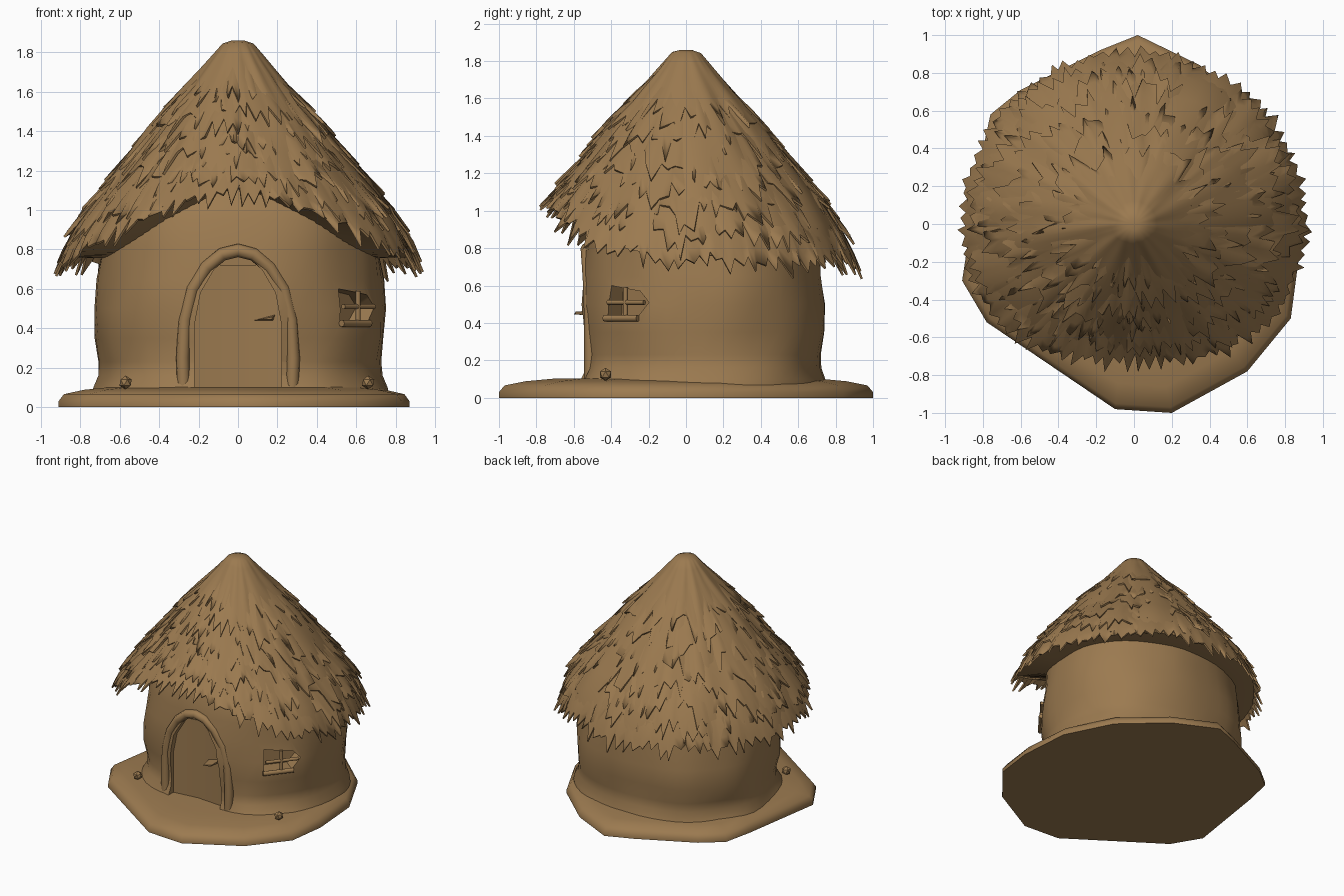
import bpy, bmesh, random
from math import sin, cos, tau, radians
from mathutils import Vector, noise

random.seed(4)
if "Cube" in bpy.data.objects:
    bpy.data.objects.remove(bpy.data.objects["Cube"])

clay = bpy.data.materials.new("clay_brown")
clay.use_nodes = True
colour = (0.33, 0.195, 0.08, 1)
clay.diffuse_color = colour
clay.node_tree.nodes["Principled BSDF"].inputs["Base Color"].default_value = colour


def activate(ob):
    bpy.ops.object.select_all(action="DESELECT")
    ob.select_set(True)
    bpy.context.view_layer.objects.active = ob


def finish(ob, angle=45):
    ob.data.materials.clear()
    ob.data.materials.append(clay)
    activate(ob)
    bpy.ops.object.shade_smooth_by_angle(angle=radians(angle))
    return ob


def loft(name, rings, caps=True, angle=45):
    """Skin closed rings of equal length."""
    bm = bmesh.new()
    loops = [[bm.verts.new(p) for p in ring] for ring in rings]
    for a, b in zip(loops, loops[1:]):
        for i in range(len(a)):
            j = (i + 1) % len(a)
            bm.faces.new((a[i], a[j], b[j], b[i]))
    if caps:
        bm.faces.new(loops[0])
        bm.faces.new(loops[-1])
    bmesh.ops.recalc_face_normals(bm, faces=bm.faces)
    mesh = bpy.data.meshes.new(name)
    bm.to_mesh(mesh)
    bm.free()
    ob = bpy.data.objects.new(name, mesh)
    bpy.context.collection.objects.link(ob)
    return finish(ob, angle)


def modify(ob, kind, **settings):
    mod = ob.modifiers.new(kind.lower(), kind)
    for key, value in settings.items():
        setattr(mod, key, value)
    activate(ob)
    bpy.ops.object.modifier_apply(modifier=mod.name)


def tube(name, points, radius):
    curve = bpy.data.curves.new(name, "CURVE")
    curve.dimensions = "3D"
    curve.bevel_depth = radius
    curve.bevel_resolution = 2
    curve.use_fill_caps = True
    spline = curve.splines.new("POLY")
    spline.points.add(len(points) - 1)
    for point, co in zip(spline.points, points):
        point.co = (*co, 1)
    ob = bpy.data.objects.new(name, curve)
    bpy.context.collection.objects.link(ob)
    activate(ob)
    bpy.ops.object.convert(target="MESH")
    return finish(bpy.context.object, 60)


# Ground slab with an irregular outline
outline = [(-0.1, -0.98), (0.2, -1), (0.6, -0.78), (0.83, -0.5), (0.87, -0.2),
           (0.84, 0.2), (0.66, 0.56), (0.35, 0.84), (0.02, 1), (-0.18, 0.92),
           (-0.6, 0.71), (-0.76, 0.58), (-0.81, 0.35), (-0.91, -0.3), (-0.78, -0.52)]
loft("ground_slab", [[(x * s, y * s, z) for x, y in outline]
                     for z, s in ((0, 1), (0.03, 1), (0.066, 0.97), (0.088, 0.86), (0.103, 0.7))], angle=60)


# Bulging clay wall on a rounded plan, with its front corners spreading at the foot
def wall_point(a, z, s):
    def power(v):
        return abs(v) ** 0.91 * (1 if v > 0 else -1)
    spread = s + max(0, 0.2 - z) * 0.5 * max(0, -sin(a) * abs(cos(a)) * 2) ** 3
    x, y = 0.74 * spread * power(cos(a)), 0.655 * spread * power(sin(a))
    k = 1 + 0.035 * noise.noise(Vector((x * 3, y * 3, z * 4)))
    return (x * k + 0.01, y * k + 0.088, z)


wall_rows = ((0.05, 1.02), (0.1, 1), (0.16, 0.965), (0.23, 0.965), (0.35, 1), (0.5, 1), (0.65, 0.97),
             (0.8, 0.95), (0.95, 0.92), (1.08, 0.82), (1.2, 0.62))
wall = loft("clay_wall", [[wall_point(tau * i / 48, z, s) for i in range(48)] for z, s in wall_rows])

# Doorway recess, cut with a pointed arch
half = [(0.22, 0.08), (0.22, 0.42), (0.19, 0.58), (0.12, 0.7), (0.05, 0.765)]
arch = half + [(0, 0.785)] + [(-x, z) for x, z in reversed(half)]
door_cutter = loft("door_cutter", [[(x, y, z) for x, z in arch] for y in (-0.8, -0.46)])
# Window recess, facing diagonally outwards
middle, out = Vector((0.585, -0.305, 0.51)), Vector((0.78, -0.62, 0))
side, up = Vector((0.62, 0.78, 0)), Vector((0, 0, 1))
hole = [(-0.13, -0.08), (0.08, -0.08), (0.15, 0), (0.09, 0.06), (-0.12, 0.09)]
window_cutter = loft("window_cutter", [[middle + side * u + up * v + out * d for u, v in hole]
                                       for d in (-0.1, 0.3)])
for cutter in (door_cutter, window_cutter):
    modify(wall, "BOOLEAN", object=cutter, operation="DIFFERENCE", solver="EXACT")
    bpy.data.objects.remove(cutter)
finish(wall, 40)

# Raised arch around the door, door leaf and handle
rim = [(0.275, 0.07), (0.28, 0.25), (0.27, 0.44), (0.23, 0.6), (0.16, 0.71), (0.08, 0.775)]
rim = rim + [(0, 0.795)] + [(-x, z) for x, z in reversed(rim)]
tube("door_arch", [(x, -0.53 + 0.25 * x * x, z) for x, z in rim], 0.034)
loft("door_leaf", [[(x, y, z) for x, y in ((-0.23, -0.45), (-0.23, -0.5), (-0.02, -0.475),
                                           (0.23, -0.495), (0.23, -0.45))]
                   for z in (0.08, 0.72)], angle=30)
loft("door_handle", [[(0.08, -0.47, 0.44), (0.19, -0.47, 0.47), (0.18, -0.47, 0.44)],
                     [(0.11, -0.6, 0.445), (0.18, -0.59, 0.46), (0.17, -0.59, 0.445)]])

# Window bars and sill
for name, p, q in (("window_upright", -up * 0.09, up * 0.08), ("window_crossbar", -side * 0.12, side * 0.13)):
    tube(name, [middle + p + out * 0.03, middle + q + out * 0.03], 0.013)
tube("window_sill", [middle + side * u - up * 0.085 + out * 0.035 for u in (-0.14, 0, 0.09)], 0.018)

# Small stones at the wall foot
for i, (x, y) in enumerate(((-0.57, -0.45), (0.66, -0.43))):
    bpy.ops.mesh.primitive_ico_sphere_add(subdivisions=1, radius=0.035, location=(x, y, 0.125))
    bpy.context.object.name = f"stone_{i}"
    finish(bpy.context.object, 30)

# Roof profile as (height, radius), with an eave that lifts over the door
profile = ((1.86, 0.065), (1.68, 0.22), (1.5, 0.385), (1.31, 0.535), (1.15, 0.66), (1.02, 0.765),
           (0.87, 0.855), (0.6, 0.935))
TOP = profile[0][0]


def roof_radius(z):
    for (z0, r0), (z1, r1) in zip(profile, profile[1:]):
        if z >= z1:
            return r0 + (r1 - r0) * (z0 - z) / (z0 - z1)
    return profile[-1][1]


def eave(a):
    return 0.76 + 0.35 * max(0, -sin(a)) ** 2.2


def roof_point(a, t, lift=0.0, drop=0.0):
    z = TOP - (TOP - eave(a)) * t - drop
    r = roof_radius(z) + lift
    return (r * cos(a), r * sin(a), z)


def clump(a, t, frequency):
    """Uneven bundling of the straw, from about -1 to 1."""
    return noise.noise(Vector((cos(a) * frequency, sin(a) * frequency, t * 5)))


# Solid roof core with straw grooves and a flat underside
angles = [tau * i / 96 for i in range(96)]
rings = [[(0.03 * cos(a), 0.03 * sin(a), TOP) for a in angles]]
rings += [[roof_point(a, t, min(0.03, 0.12 * t) * clump(a, t * 0.5, 4)) for a in angles]
          for t in (0.015, 0.06, 0.13, 0.25, 0.4, 0.55, 0.7, 0.85, 1)]
rings.append([(0.3 * cos(a), 0.3 * sin(a), eave(a) - 0.01) for a in angles])
loft("roof_core", rings, angle=70)


# Ragged thatch layers: pointed locks of uneven length, some sinking into the core
def thatch(name, start, end, shag, sink):
    count = int(tau * roof_radius(TOP - 1.1 * end) / 0.066)
    rows = [[] for _ in range(4)]
    for i in range(count * 2):
        a = tau * (i + random.uniform(-0.4, 0.4)) / (count * 2)
        ridge = i % 2
        wander = 0.12 * sink * clump(a, end * 3, 7)
        tip = shag * (random.uniform(0.2, 1.3) if ridge else random.uniform(-0.3, 0.4))
        bump = (0.01 if ridge else -0.008) + random.uniform(-0.008, 0.008)
        bump += sink * (0.04 * clump(a, end * 4 + 9, 6) - 0.01)
        for row, f in zip(rows, (0, 0.45, 0.8, 1)):
            t = start + (end - start) * f + wander * f
            row.append(roof_point(a, t, -0.025 + f * (0.042 + bump), tip * f * f))
    ob = loft(name, rows, caps=False, angle=70)
    modify(ob, "SOLIDIFY", thickness=0.012, offset=-1)
    finish(ob, 70)


ends = (0.3, 0.42, 0.54, 0.66, 0.77, 0.88, 1.0)
for i, end in enumerate(ends):
    thatch(f"thatch_layer_{i}", max(0.08, end - 0.27), end, 0.055 + 0.03 * end, 0.25 if end == 1 else 1)
